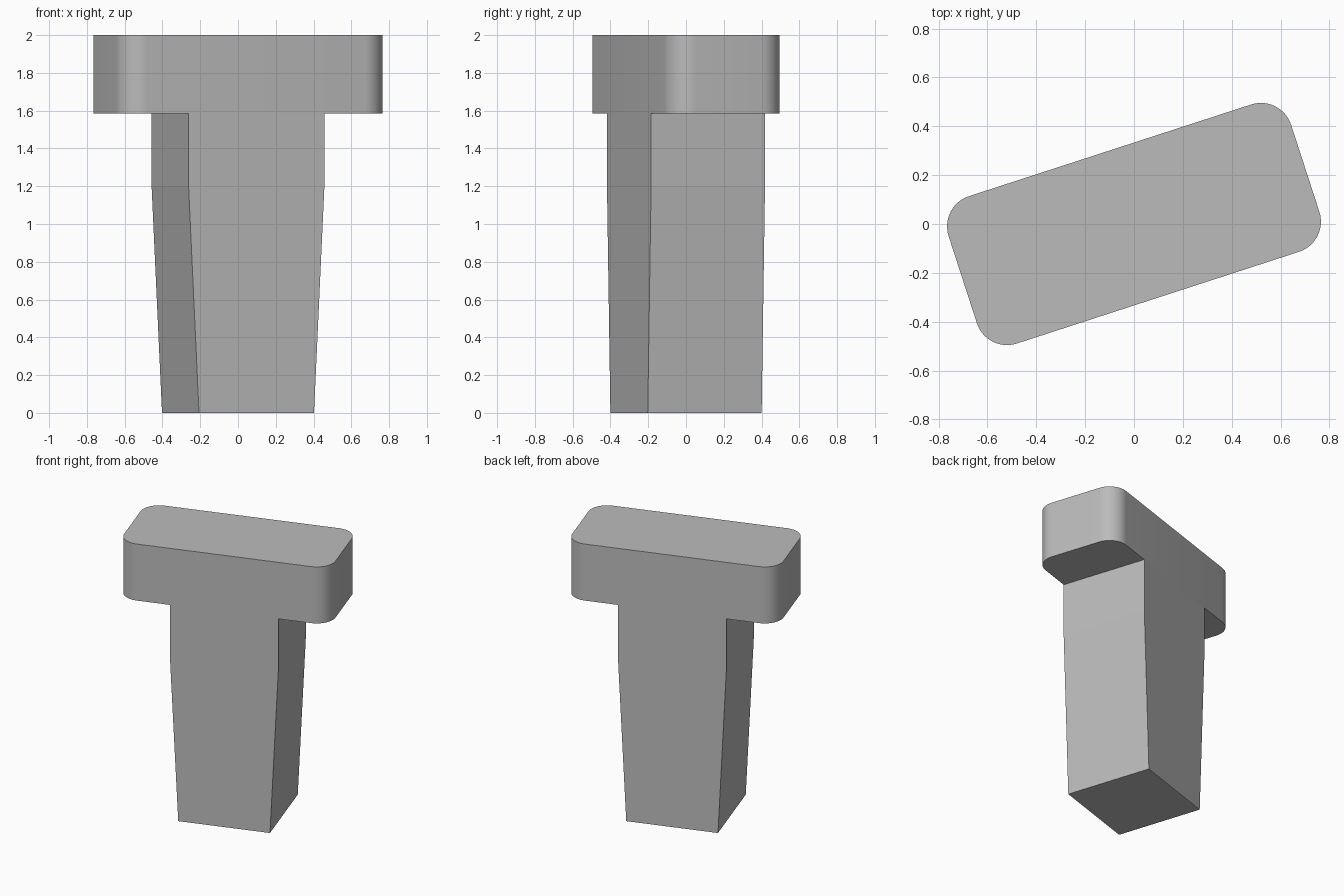
import bpy, bmesh, math

cube = bpy.data.objects.get("Cube")
if cube:
    bpy.data.objects.remove(cube, do_unlink=True)

TURN = math.radians(18)
HALF_DEPTH = 0.317
HEAD_BASE = 1.584

grey = bpy.data.materials.new("plain_grey")
grey.use_nodes = True
grey.diffuse_color = (0.5, 0.5, 0.5, 1)
grey.node_tree.nodes["Principled BSDF"].inputs["Base Color"].default_value = (0.5, 0.5, 0.5, 1)


def lofted_block(name, sections, cap_top=True, corner=0):
    """Stack rectangles given as (z, half width), optionally rounding the upright edges."""
    bm = bmesh.new()
    rings = [[bm.verts.new((sx * w, sy * HALF_DEPTH, z))
              for sx, sy in ((-1, -1), (1, -1), (1, 1), (-1, 1))] for z, w in sections]
    bm.faces.new(rings[0][::-1])
    if cap_top:
        bm.faces.new(rings[-1])
    for low, high in zip(rings, rings[1:]):
        for i in range(4):
            j = (i + 1) % 4
            bm.faces.new((low[i], low[j], high[j], high[i]))
    if corner:
        upright = [e for e in bm.edges if abs(e.verts[0].co.z - e.verts[1].co.z) > 0.01]
        bmesh.ops.bevel(bm, geom=upright, offset=corner, offset_type='OFFSET',
                        segments=12, profile=0.5, affect='EDGES')
    mesh = bpy.data.meshes.new(name)
    bm.to_mesh(mesh)
    bm.free()
    mesh.materials.append(grey)
    obj = bpy.data.objects.new(name, mesh)
    obj.rotation_euler.z = TURN
    bpy.context.collection.objects.link(obj)
    return obj


# Shaft: square foot widening to a straight neck, open where it meets the head
lofted_block("shaft", [(0, 0.32), (1.2, 0.378), (HEAD_BASE, 0.378)], cap_top=False)

# Head: wide block with rounded upright corners
head = lofted_block("head", [(HEAD_BASE, 0.737), (2, 0.737)], corner=0.13)
bpy.ops.object.select_all(action='DESELECT')
head.select_set(True)
bpy.context.view_layer.objects.active = head
bpy.ops.object.shade_smooth_by_angle(angle=math.radians(30))
